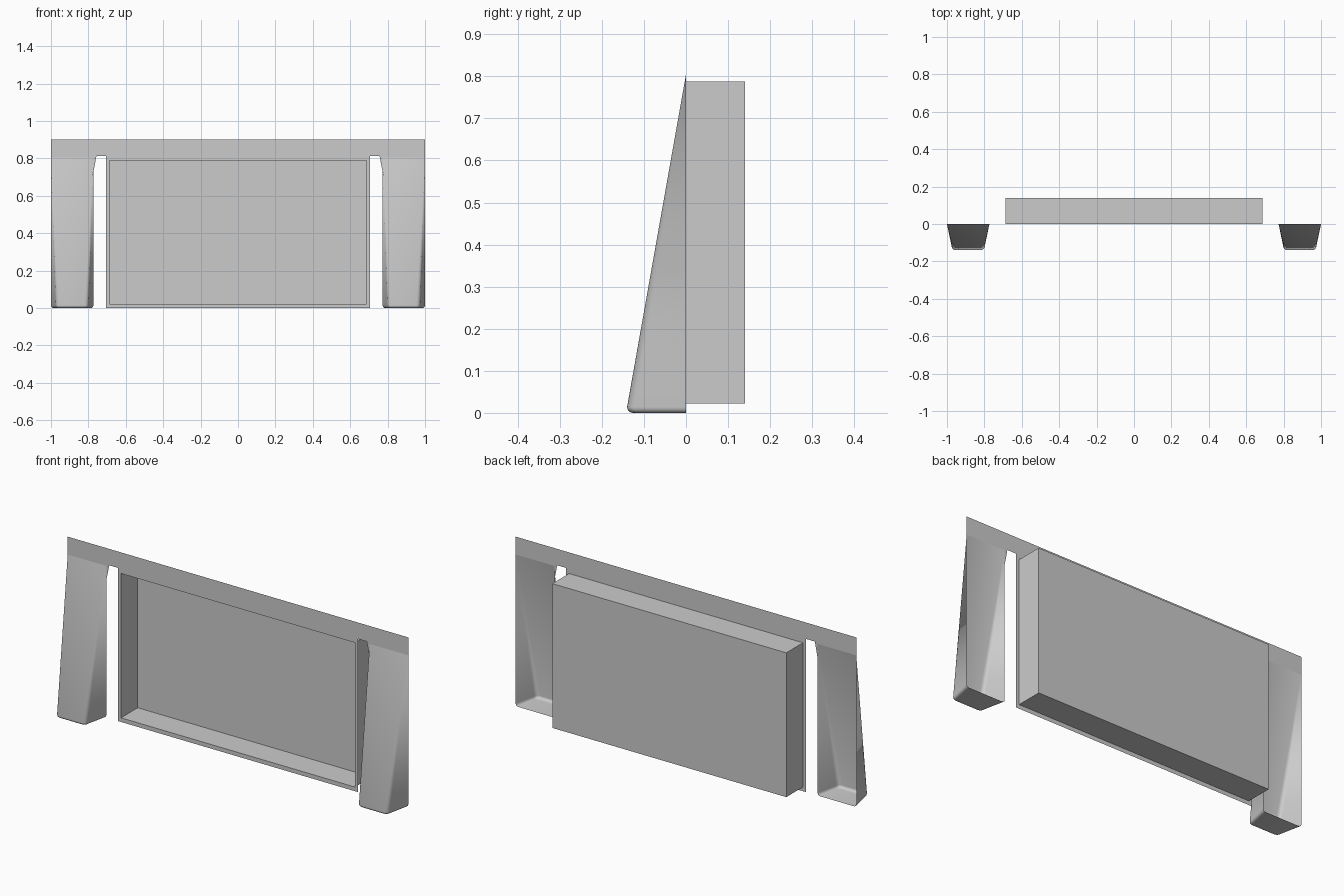
import bpy, bmesh
from math import sin, cos, pi

if "Cube" in bpy.data.objects:
    bpy.data.objects.remove(bpy.data.objects["Cube"])

LEG_IN, LEG_OUT = 0.773, 1.0      # leg width range in x
LEG_TOP, TOE_R = 0.805, 0.014     # leg height, rounding at the foot
DEPTH = 0.14
PX, PZ0, PZ1 = 0.687, 0.022, 0.788  # pocket opening


def finish(name, bm, mirror=False):
    me = bpy.data.meshes.new(name)
    bm.to_mesh(me)
    bm.free()
    ob = bpy.data.objects.new(name, me)
    bpy.context.collection.objects.link(ob)
    if mirror:
        mod = ob.modifiers.new("mirror", 'MIRROR')
        mod.use_axis[0] = True
        mod.use_clip = True
    return ob


def sheet_face(bm, pts):
    # flat face in the y = 0 plane, facing the front
    bm.faces.new([bm.verts.new((x, 0, z)) for x, z in pts])


def rect(bm, x0, x1, z0, z1):
    sheet_face(bm, [(x0, z0), (x1, z0), (x1, z1), (x0, z1)])


# Thin face sheet: header, frame round the pocket, strip over the leg
bm = bmesh.new()
rect(bm, 0, 0.705, 0.813, 0.9)
rect(bm, 0.705, LEG_OUT, 0.813, 0.9)
rect(bm, 0, PX, PZ1, 0.813)
rect(bm, 0, PX, 0, PZ0)
rect(bm, PX, 0.705, 0, 0.813)
rect(bm, LEG_IN, LEG_OUT, LEG_TOP, 0.813)
sheet_face(bm, [(LEG_IN, 0.73), (LEG_IN, 0.813), (0.757, 0.813), (0.762, 0.785)])
bmesh.ops.remove_doubles(bm, verts=bm.verts, dist=1e-5)
bmesh.ops.recalc_face_normals(bm, faces=bm.faces)
for f in bm.faces:
    f.normal_update()
    if f.normal.y > 0:
        f.normal_flip()
finish("face_sheet", bm, True)

# Open-fronted box pocket behind the sheet
bm = bmesh.new()
rings = [[bm.verts.new((x, y, z)) for x, z in
          ((-PX, PZ0), (PX, PZ0), (PX, PZ1), (-PX, PZ1))] for y in (0, DEPTH)]
bm.faces.new(rings[1])
for i in range(4):
    j = (i + 1) % 4
    bm.faces.new((rings[0][i], rings[0][j], rings[1][j], rings[1][i]))
finish("back_pocket", bm)


def leg_section(z, depth, inset, radius):
    # open-backed U with drafted sides and rounded front corners
    draft = 0.025 * depth / DEPTH
    x0, x1 = LEG_IN + inset, LEG_OUT - inset
    pts = [(x1, 0, z)]
    for k in range(6):
        a = k / 5 * pi / 2
        pts.append((x1 - draft - radius * (1 - cos(a)), -depth + radius * (1 - sin(a)), z))
    for k in range(6):
        a = (1 - k / 5) * pi / 2
        pts.append((x0 + draft + radius * (1 - cos(a)), -depth + radius * (1 - sin(a)), z))
    return pts + [(x0, 0, z)]


# Hollow wedge legs, mirrored
bm = bmesh.new()
sections = []
for k in range(5):
    a = k / 4 * pi / 2
    cut = TOE_R * (1 - sin(a))
    sections.append(leg_section(TOE_R * (1 - cos(a)), DEPTH - cut, cut, 0.022 - cut * 0.5))
sections.append(leg_section(LEG_TOP, 0, 0, 0))
loops = [[bm.verts.new(p) for p in s] for s in sections]
bm.faces.new(loops[0])
for a, b in zip(loops, loops[1:]):
    for i in range(len(a) - 1):
        bm.faces.new((a[i], a[i + 1], b[i + 1], b[i]))
bmesh.ops.remove_doubles(bm, verts=bm.verts, dist=1e-5)
bmesh.ops.recalc_face_normals(bm, faces=bm.faces)
leg = finish("leg", bm, True)
bpy.context.view_layer.objects.active = leg
leg.select_set(True)
bpy.ops.object.shade_smooth_by_angle(angle=0.6)
